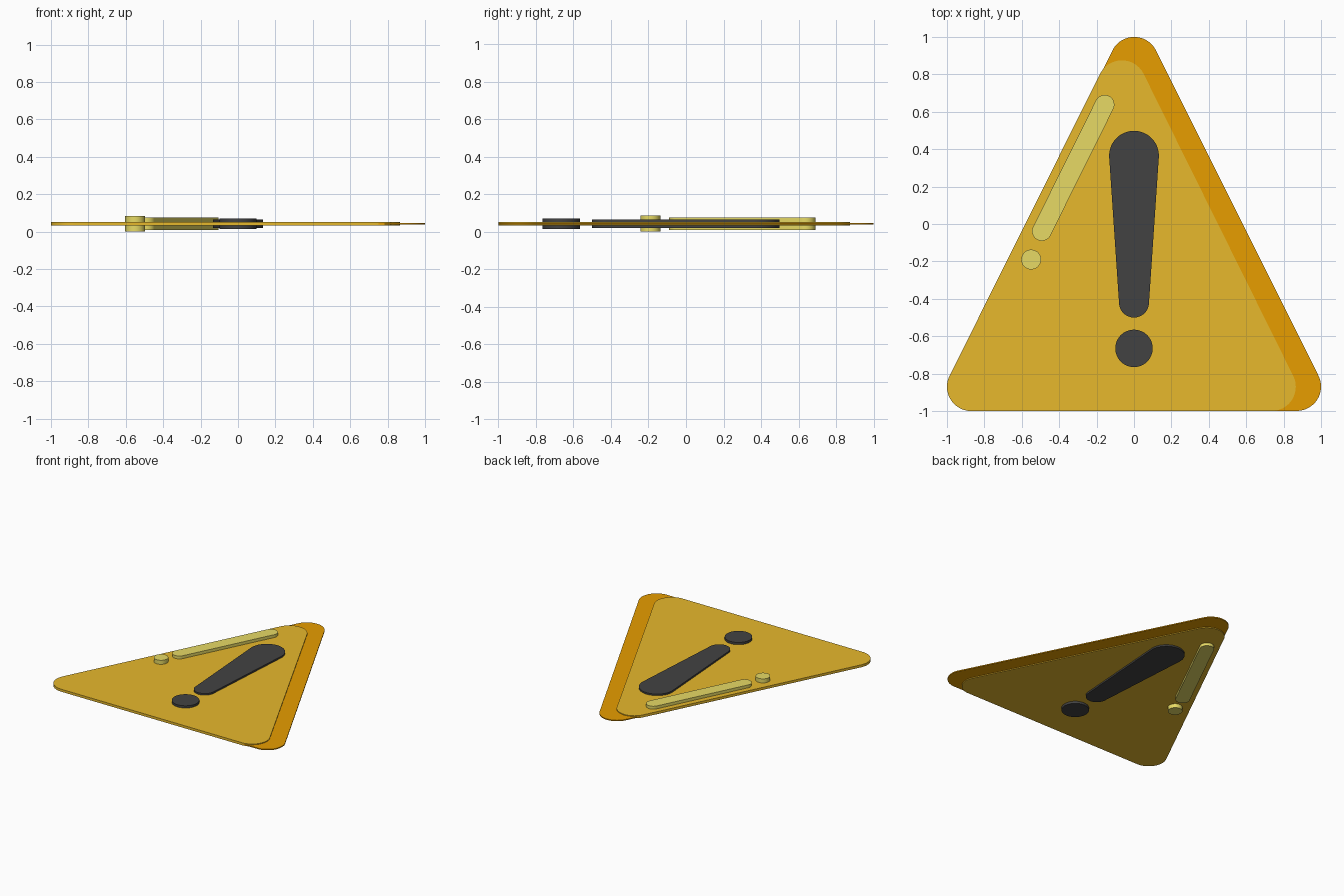
import bpy
import bmesh
from math import sin, cos, tau
from mathutils import Vector
from mathutils.geometry import convex_hull_2d

cube = bpy.data.objects.get("Cube")
if cube:
    bpy.data.objects.remove(cube, do_unlink=True)

MID_Z = 0.0425
STEPS = 64


def linear(c):
    c /= 255
    return c / 12.92 if c <= 0.04045 else ((c + 0.055) / 1.055) ** 2.4


def material(name, rgb):
    color = [linear(c) for c in rgb] + [1]
    mat = bpy.data.materials.new(name)
    mat.use_nodes = True
    mat.diffuse_color = color
    mat.node_tree.nodes["Principled BSDF"].inputs["Base Color"].default_value = color
    return mat


def rounded_plate(name, circles, thickness, mat):
    """Flat plate whose outline wraps tightly round circles given as (x, y, radius)."""
    points = [Vector((x + r * cos(tau * i / STEPS), y + r * sin(tau * i / STEPS)))
              for x, y, r in circles for i in range(STEPS)]
    outline = [points[i] for i in convex_hull_2d(points)]
    bm = bmesh.new()
    base = bm.faces.new([bm.verts.new((p.x, p.y, MID_Z - thickness / 2)) for p in outline])
    top = bmesh.ops.extrude_face_region(bm, geom=[base], use_keep_orig=True)
    verts = [v for v in top["geom"] if isinstance(v, bmesh.types.BMVert)]
    bmesh.ops.translate(bm, verts=verts, vec=(0, 0, thickness))
    bmesh.ops.recalc_face_normals(bm, faces=bm.faces)
    mesh = bpy.data.meshes.new(name)
    bm.to_mesh(mesh)
    bm.free()
    mesh.materials.append(mat)
    obj = bpy.data.objects.new(name, mesh)
    bpy.context.collection.objects.link(obj)
    # Smooth rounded rims, sharp top and bottom edges
    bpy.ops.object.select_all(action="DESELECT")
    obj.select_set(True)
    bpy.context.view_layer.objects.active = obj
    bpy.ops.object.shade_smooth_by_angle()
    return obj


orange = material("orange", (248, 169, 0))
yellow = material("yellow", (255, 204, 50))
pale_yellow = material("pale yellow", (255, 241, 112))
charcoal = material("charcoal", (66, 66, 66))

# Rounded triangles: thin orange backing, thicker yellow face sharing its left corner
R = 0.13
rounded_plate("backing_triangle", [(-0.868, -0.869, R), (0.87, -0.869, R), (0.001, 0.87, R)],
              0.008, orange)
rounded_plate("face_triangle", [(-0.87, -0.87, R), (0.735, -0.87, R), (-0.065, 0.745, R)],
              0.02, yellow)

# Exclamation mark
rounded_plate("mark_bar", [(0, 0.365, 0.133), (0, -0.42, 0.08)], 0.046, charcoal)
rounded_plate("mark_dot", [(0, -0.665, 0.1)], 0.056, charcoal)

# Highlight streak along the left edge of the face
rounded_plate("highlight_streak", [(-0.157, 0.638, 0.052), (-0.493, -0.038, 0.052)],
              0.067, pale_yellow)
rounded_plate("highlight_dot", [(-0.55, -0.19, 0.053)], 0.085, pale_yellow)
